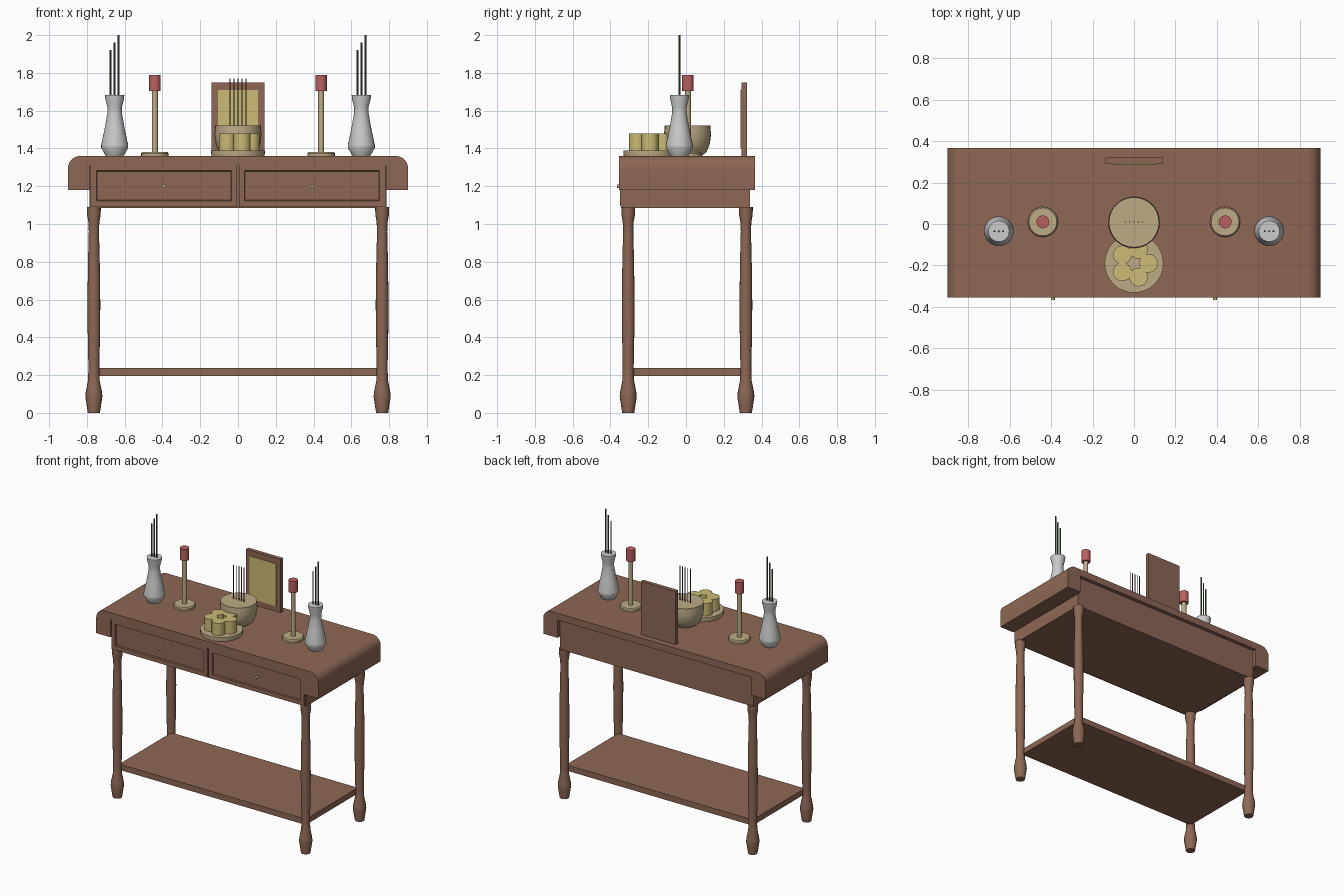
import bpy, bmesh, math
from mathutils import Matrix

if "Cube" in bpy.data.objects:
    bpy.data.objects.remove(bpy.data.objects["Cube"])


def mat(name, r, g, b):
    m = bpy.data.materials.new(name)
    m.diffuse_color = (r, g, b, 1)
    m.use_nodes = True
    m.node_tree.nodes["Principled BSDF"].inputs["Base Color"].default_value = m.diffuse_color
    return m


WOOD = mat("wood", 0.27, 0.137, 0.09)
TAN = mat("tan", 0.51, 0.41, 0.24)
YELLOW = mat("yellow", 0.60, 0.50, 0.18)
RED = mat("red", 0.50, 0.12, 0.12)
GREEN = mat("stem_green", 0.07, 0.10, 0.06)
DARK = mat("incense_brown", 0.09, 0.04, 0.03)


def finish(name, bm, material=None, smooth=False):
    bmesh.ops.recalc_face_normals(bm, faces=bm.faces)
    me = bpy.data.meshes.new(name)
    bm.to_mesh(me)
    bm.free()
    ob = bpy.data.objects.new(name, me)
    bpy.context.collection.objects.link(ob)
    if material:
        me.materials.append(material)
    if smooth:
        bpy.ops.object.select_all(action='DESELECT')
        ob.select_set(True)
        bpy.context.view_layer.objects.active = ob
        bpy.ops.object.shade_smooth_by_angle(angle=math.radians(35))
    return ob


def box_bm(x0, x1, y0, y1, z0, z1):
    bm = bmesh.new()
    bmesh.ops.create_cube(bm, size=1, matrix=Matrix.Translation(
        ((x0 + x1) / 2, (y0 + y1) / 2, (z0 + z1) / 2)) @ Matrix.Diagonal((x1 - x0, y1 - y0, z1 - z0, 1)))
    return bm


def box(name, *dims, material=WOOD):
    return finish(name, box_bm(*dims), material)


def lathe(name, x, y, profile, material=None, n=24):
    """Closed turned solid from (radius, z) points, capped at both ends."""
    bm = bmesh.new()
    rings = [[bm.verts.new((x + r * math.cos(2 * math.pi * i / n),
                            y + r * math.sin(2 * math.pi * i / n), z)) for i in range(n)]
             for r, z in profile]
    for a, b in zip(rings, rings[1:]):
        for i in range(n):
            j = (i + 1) % n
            bm.faces.new((a[i], a[j], b[j], b[i]))
    bm.faces.new(rings[0][::-1])
    bm.faces.new(rings[-1])
    return finish(name, bm, material, True)


def rod(name, x, y, r, z0, z1, material, n=24):
    return lathe(name, x, y, [(r, z0), (r, z1)], material, n)


# Table top: slab with rounded, dropped ends, extruded front to back
half = [(0.785, 1.31), (0.785, 1.18), (0.9, 1.18)]
half += [(0.835 + 0.065 * math.cos(a), 1.295 + 0.065 * math.sin(a))
         for a in (math.pi / 2 * k / 8 for k in range(9))]
outline = half + [(-x, z) for x, z in reversed(half)]
bm = bmesh.new()
face = bm.faces.new([bm.verts.new((x, -0.355, z)) for x, z in outline])
ext = bmesh.ops.extrude_face_region(bm, geom=[face])
bmesh.ops.translate(bm, vec=(0, 0.721, 0),
                    verts=[v for v in ext["geom"] if isinstance(v, bmesh.types.BMVert)])
finish("table_top", bm, WOOD, True)

# Apron and lower shelf
box("apron", -0.785, 0.785, -0.335, 0.338, 1.085, 1.33)
box("lower_shelf", -0.755, 0.755, -0.295, 0.308, 0.195, 0.237)

# Drawer fronts with recessed panels, and knobs
for s, side in ((-1, "left"), (1, "right")):
    x0, x1 = sorted((s * 0.005, s * 0.78))
    bm = box_bm(x0, x1, -0.349, -0.33, 1.093, 1.312)
    bm.normal_update()
    front = [f for f in bm.faces if f.normal.y < -0.9]
    bmesh.ops.inset_region(bm, faces=front, thickness=0.03, use_even_offset=True)
    bmesh.ops.inset_region(bm, faces=front, thickness=0.003, depth=-0.01, use_even_offset=True)
    finish("drawer_front_" + side, bm, WOOD)
    bm = bmesh.new()
    bmesh.ops.create_cone(bm, cap_ends=True, segments=12, radius1=0.01, radius2=0.01, depth=0.03,
                          matrix=Matrix.Translation((s * 0.392, -0.351, 1.2)) @ Matrix.Rotation(math.pi / 2, 4, 'X'))
    finish("drawer_knob_" + side, bm, TAN, True)

# Turned legs
LEG = [(0.032, 0), (0.045, 0.085), (0.043, 0.11), (0.031, 0.17), (0.029, 0.24), (0.033, 0.45),
       (0.034, 0.58), (0.031, 0.8), (0.027, 0.96), (0.029, 1.01), (0.036, 1.05), (0.037, 1.09)]
for x, side in ((-0.763, "left"), (0.763, "right")):
    for y, end in ((-0.306, "front"), (0.317, "back")):
        lathe(f"{end}_{side}_leg", x, y, LEG, WOOD, 16)

# Vases with stems, and candlesticks
VASE = [(0.047, 1.36), (0.072, 1.405), (0.071, 1.42), (0.052, 1.51), (0.038, 1.59),
        (0.039, 1.62), (0.05, 1.665), (0.051, 1.682)]
for s, side in ((-1, "left"), (1, "right")):
    lathe("vase_" + side, s * 0.653, -0.035, VASE)
    for k in range(3):
        rod(f"stem_{side}_{k + 1}", s * 0.653 + (k - 1) * 0.021, -0.035, 0.005,
            1.6, 1.92 + 0.04 * k, GREEN, 8)
    lathe("candle_base_" + side, s * 0.44, 0.01, [(0.073, 1.36), (0.073, 1.374), (0.067, 1.382)], TAN)
    rod("candle_stick_" + side, s * 0.44, 0.01, 0.016, 1.38, 1.705, TAN, 16)
    rod("candle_" + side, s * 0.44, 0.01, 0.031, 1.705, 1.79, RED)

# Incense bowl and sticks
lathe("incense_bowl", 0, 0.008, [(0.075, 1.36), (0.1, 1.38), (0.117, 1.42), (0.125, 1.475),
                                 (0.121, 1.505), (0.121, 1.522)], TAN, 32)
for k in range(-2, 3):
    rod(f"incense_stick_{k + 3}", k * 0.021, 0.01, 0.003, 1.5, 1.77, DARK, 8)

# Offering plate with a ring of five cakes
lathe("plate", 0, -0.19, [(0.14, 1.36), (0.142, 1.372), (0.142, 1.39)], TAN, 32)
for k in range(5):
    a = 2 * math.pi * k / 5
    rod(f"cake_{k + 1}", 0.07 * math.cos(a), -0.19 + 0.07 * math.sin(a), 0.045, 1.385, 1.48, YELLOW)

# Upright framed tablet
box("tablet_frame", -0.14, 0.14, 0.293, 0.322, 1.36, 1.75)
box("tablet_panel", -0.107, 0.107, 0.288, 0.3, 1.40, 1.71, material=YELLOW)
